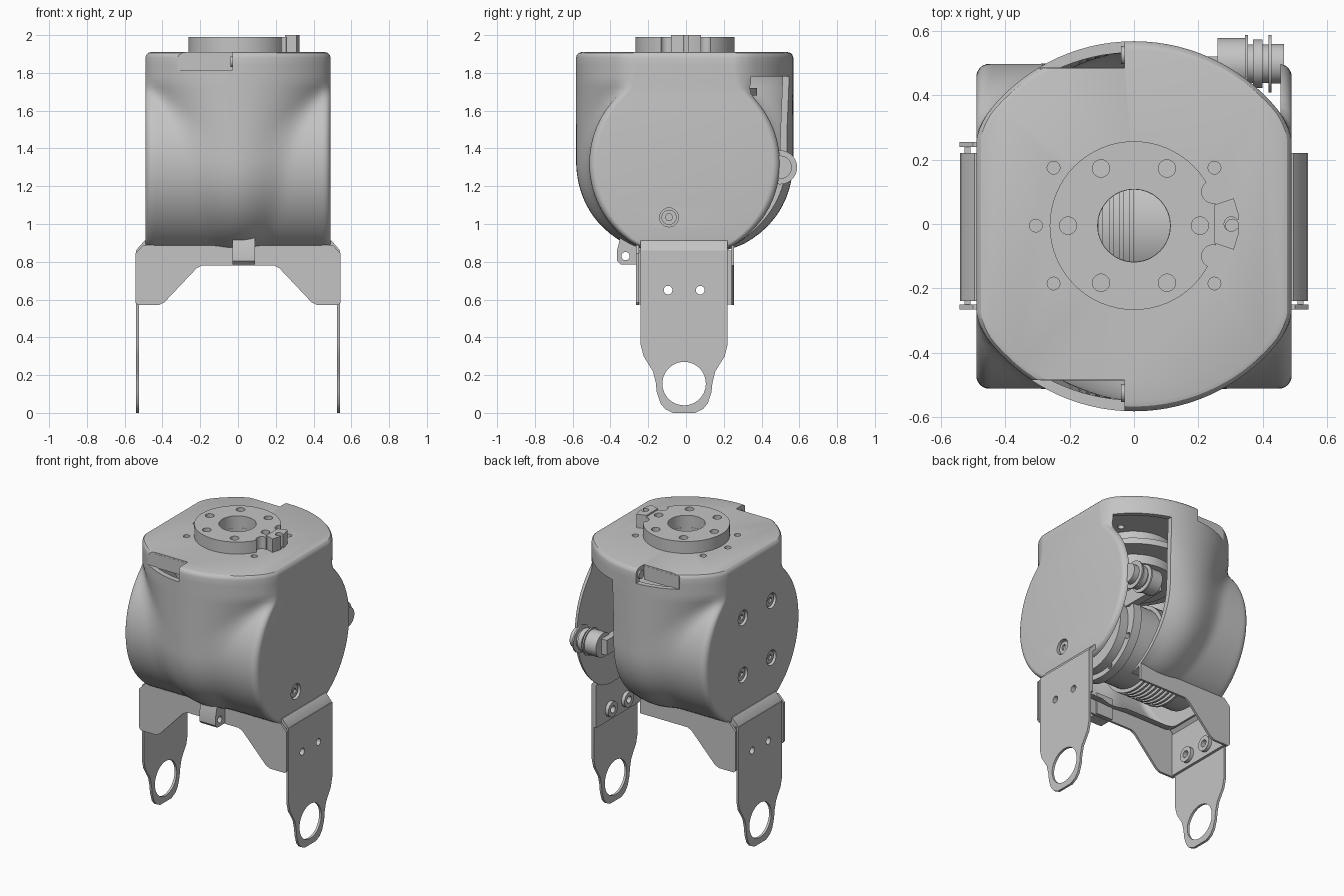
import bpy, bmesh
from math import sqrt, pi, cos, sin, radians
from mathutils import Matrix

if "Cube" in bpy.data.objects:
    bpy.data.objects.remove(bpy.data.objects["Cube"])

grey = bpy.data.materials.new("satin_grey")
grey.use_nodes = True
grey.diffuse_color = (0.55, 0.55, 0.55, 1)
grey.node_tree.nodes["Principled BSDF"].inputs["Base Color"].default_value = grey.diffuse_color


def finish(name, bm):
    bmesh.ops.recalc_face_normals(bm, faces=bm.faces)
    mesh = bpy.data.meshes.new(name)
    bm.to_mesh(mesh)
    bm.free()
    mesh.materials.append(grey)
    ob = bpy.data.objects.new(name, mesh)
    bpy.context.collection.objects.link(ob)
    return ob


def prism(name, pts, axis, lo, hi):
    """Extrude a 2D outline along an axis."""
    place = {"X": lambda p, h: (h, p[0], p[1]),
             "Y": lambda p, h: (p[0], h, p[1]),
             "Z": lambda p, h: (p[0], p[1], h)}[axis]
    bm = bmesh.new()
    a = [bm.verts.new(place(p, lo)) for p in pts]
    b = [bm.verts.new(place(p, hi)) for p in pts]
    bm.faces.new(a)
    bm.faces.new(b)
    for i in range(len(pts)):
        j = (i + 1) % len(pts)
        bm.faces.new((a[i], a[j], b[j], b[i]))
    return finish(name, bm)


def box(name, x, y, z):
    return prism(name, [(x[0], y[0]), (x[1], y[0]), (x[1], y[1]), (x[0], y[1])], "Z", *z)


def rod(name, c, r, axis, lo, hi, n=32):
    pts = [(c[0] + r * cos(2 * pi * i / n), c[1] + r * sin(2 * pi * i / n)) for i in range(n)]
    return prism(name, pts, axis, lo, hi)


def cut(target, cutters):
    """Subtract the cutters from the target and discard them."""
    for c in cutters:
        c.hide_render = True
        bpy.context.view_layer.objects.active = target
        m = target.modifiers.new("cut", "BOOLEAN")
        m.operation, m.solver, m.object = "DIFFERENCE", "EXACT", c
        bpy.ops.object.modifier_apply(modifier=m.name)
        bpy.data.objects.remove(c)
    return target


def smax(a, b, k):
    h = max(k - abs(a - b), 0) / k
    return max(a, b) + h * h * k / 4


# Housing: side drum blended with an upright column
def depth(x, z):
    z = max(z, 0.86)
    drum = smax(sqrt(max(0.505**2 - (z - 1.32)**2, 0)), 0.25 if z > 1.4 else 0, 0.1)
    low = max(1.35 - z, 0) / 0.52
    r = 0.575 * (1 - low**2.2)**0.4545
    k = 1 + 0.6 * min(max((1.75 - z) / 0.75, 0), 1)
    column = sqrt(max(r * r - (k * x)**2, 0))
    return smax(drum, column, 0.07)


def housing(name, off, levels, n=44, fillet=0.04):
    bm = bmesh.new()
    rings = []
    for z, inset in levels:
        hw = 0.49 - off - inset
        front = []
        for i in range(n + 1):
            x = -hw * cos(pi * i / n)
            e = min(hw - abs(x), fillet)
            y = depth(x, z) - off - inset - fillet + sqrt(max(fillet**2 - (fillet - e)**2, 0))
            front.append((x, y))
        pts = [(x, -y) for x, y in front] + [(x, y) for x, y in reversed(front)]
        rings.append([bm.verts.new((x, y - 0.007, z)) for x, y in pts])
    for a, b in zip(rings, rings[1:]):
        for i in range(len(a)):
            j = (i + 1) % len(a)
            bm.faces.new((a[i], a[j], b[j], b[i]))
    bm.faces.new(rings[0])
    bm.faces.new(rings[-1])
    return finish(name, bm)


def rounded(z, r, up):
    return [(z + up * r * (1 - sin(a)), r * (1 - cos(a)))
            for a in (radians(d) for d in (90, 60, 30, 0))]


walls = [(0.92 + 0.95 * i / 32, 0) for i in range(32)]
shell = housing("housing_shell", 0,
                rounded(0.86, 0.035, 1) + walls + rounded(1.91, 0.03, -1)[::-1])
cut(shell, [housing("cavity", 0.035, [(0.8, 0), (0.86, 0)] + walls)])

# Rear corner opening, rim pockets and top holes
cut(shell, [box("opening", (0.16, 0.455), (0.1, 0.8), (0.7, 1.78))])
for s in (-1, 1):
    y = sorted((s * 0.485, s * 0.8))
    cut(shell, [box("pocket", (-0.6, -0.03), y, (1.815, 2.1))])
    box("pocket_floor", (-0.29, -0.03), sorted((s * 0.44, s * 0.486)), (1.81, 1.9))
    rod("pocket_screw", (s * 0.525, 1.86), 0.028, "X", -0.04, -0.022, 20)
cut(shell, [rod("bore", (0, -0.005), 0.112, "Z", 1.7, 2.1)])
for x, y in ((0.25, 0.18), (0.25, -0.18), (0.305, 0)):
    for s in (-1, 1):
        cut(shell, [rod("pin_hole", (s * x, y - 0.005), 0.02, "Z", 1.7, 2.1, 16)])

# Recessed side screws with hex sockets
screws = [(-1, y, z) for y in (-0.2, 0.1) for z in (1.15, 1.53)] + [(1, -0.09, 1.035)]
for s, y, z in screws:
    cut(shell, [rod("recess", (y, z), 0.05, "X", *sorted((s * 0.4, s * 0.6)))])
    head = rod("side_screw", (y, z), 0.04, "X", *sorted((s * 0.43, s * 0.478)), 24)
    cut(head, [rod("socket", (y, z), 0.02, "X", *sorted((s * 0.46, s * 0.6)), 6)])
    ring = rod("screw_seat", (y, z), 0.052, "X", *sorted((s * 0.44, s * 0.465)), 24)

# Output disc with bolt circle and locking clip
disc = rod("output_disc", (0, -0.005), 0.262, "Z", 1.905, 1.99, 64)
cutters = [rod("bore", (0, -0.005), 0.113, "Z", 1.8, 2.1, 48)]
for i in range(6):
    a = i * pi / 3
    cutters.append(rod("bolt_hole", (0.205 * cos(a), 0.205 * sin(a) - 0.005), 0.027, "Z", 1.8, 2.1, 20))
for s in (-1, 1):
    cutters.append(rod("notch", (0.245, s * 0.1), 0.035, "Z", 1.8, 2.1, 24))
cut(disc, cutters)
clip = prism("locking_clip", [(0.25, -0.06), (0.31, -0.08), (0.325, -0.03), (0.325, 0.03),
                              (0.31, 0.08), (0.25, 0.06)], "Z", 1.905, 2.0)
cut(clip, [rod("clip_hole", (0.302, 0), 0.022, "Z", 1.8, 2.1, 20),
           box("clip_slot", (0.305, 0.4), (-0.012, 0.012), (1.8, 2.1))])

# Transverse bracket plates
half = [(0.19, 0.78), (0.22, 0.765), (0.39, 0.585), (0.42, 0.57), (0.53, 0.57),
        (0.543, 0.585), (0.543, 0.845), (0.5, 0.89)]
left_half = [(-x, z) for x, z in half]
prism("front_plate", half + left_half[::-1], "Y", -0.265, -0.25)
prism("back_plate", [(0.16, 0.78), (0.16, 0.89)] + left_half[::-1], "Y", 0.24, 0.255)

# Legs with eyelets, folded tops and inner flanges
leg_half = [(0.23, 0.86), (0.23, 0.36), (0.215, 0.3), (0.165, 0.22), (0.15, 0.16),
            (0.145, 0.11), (0.125, 0.05), (0.1, 0.02), (0.06, 0)]
leg_pts = [(y - 0.01, z) for y, z in leg_half] + [(-y - 0.01, z) for y, z in reversed(leg_half)]
for s, back in ((-1, 0.25), (1, 0.22)):
    def span(a, b):
        return sorted((s * a, s * b))
    leg = prism("leg", leg_pts, "X", *span(0.525, 0.541))
    flange = box("leg_flange", span(0.508, 0.526), (-0.255, back), (0.575, 0.86))
    prism("folded_top", [(s * 0.541, 0.84), (s * 0.536, 0.865), (s * 0.495, 0.912), (s * 0.47, 0.915),
                         (s * 0.47, 0.9), (s * 0.525, 0.84)], "Y", -0.24, 0.22)
    cut(leg, [rod("eyelet", (-0.01, 0.155), 0.115, "X", -1, 1, 48)])
    for y in (-0.095, 0.075):
        washer = rod("flange_washer", (y, 0.65), 0.05, "X", *span(0.485, 0.51), 24)
        for part in (leg, flange, washer):
            cut(part, [rod("bolt_hole", (y, 0.65), 0.023, "X", -1, 1, 20)])

# Front latch lug
lug = prism("latch_lug", [(-0.24, 0.785), (-0.345, 0.785), (-0.365, 0.805), (-0.365, 0.86),
                          (-0.355, 0.9), (-0.35, 0.93), (-0.24, 0.93)], "X", -0.03, 0.09)
cut(lug, [rod("lug_hole", (-0.32, 0.83), 0.022, "X", -1, 1, 20)])

# Motor with cooling fins and a bolted end ring
rod("motor_body", (0, 1.16), 0.255, "X", -0.42, 0.32, 48)
for i in range(9):
    x = -0.27 + i * 0.032
    rod("motor_fin", (0, 1.16), 0.28, "X", x, x + 0.014, 48)
end = rod("motor_end_ring", (0, 1.18), 0.31, "X", 0.2, 0.26, 48)
cut(end, [rod("ring_hole", (0.282 * cos(a), 1.18 + 0.282 * sin(a)), 0.02, "X", 0, 1, 16)
          for a in (i * pi / 4 + 0.3 for i in range(8))])
rod("motor_hub", (0, 1.16), 0.12, "X", 0.3, 0.46)

# Bearing below the disc
for name, r, lo, hi in (("bearing_seat", 0.25, 1.62, 1.88), ("bearing_flange", 0.38, 1.68, 1.72)):
    cut(rod(name, (0, -0.005), r, "Z", lo, hi, 48), [rod("bore", (0, -0.005), 0.113, "Z", 1, 2.1)])

# Belt tensioner pulley on its arm
box("tensioner_arm", (0.22, 0.27), (0.15, 0.52), (1.25, 1.35))
for name, r, lo, hi in (("pulley_hub", 0.08, 0.26, 0.345), ("pulley_flange", 0.09, 0.345, 0.355),
                        ("pulley_groove", 0.06, 0.355, 0.42), ("pulley_rib", 0.075, 0.37, 0.4),
                        ("pulley_flange", 0.09, 0.418, 0.428), ("pulley_cap", 0.062, 0.428, 0.466)):
    rod(name, (0.498, 1.3), r, "X", lo, hi, 40)

# Smooth curved faces while keeping edges crisp
bpy.ops.object.select_all(action="DESELECT")
for ob in bpy.context.scene.objects:
    if ob.type == "MESH":
        ob.select_set(True)
        bpy.context.view_layer.objects.active = ob
bpy.ops.object.shade_smooth_by_angle(angle=radians(30))
